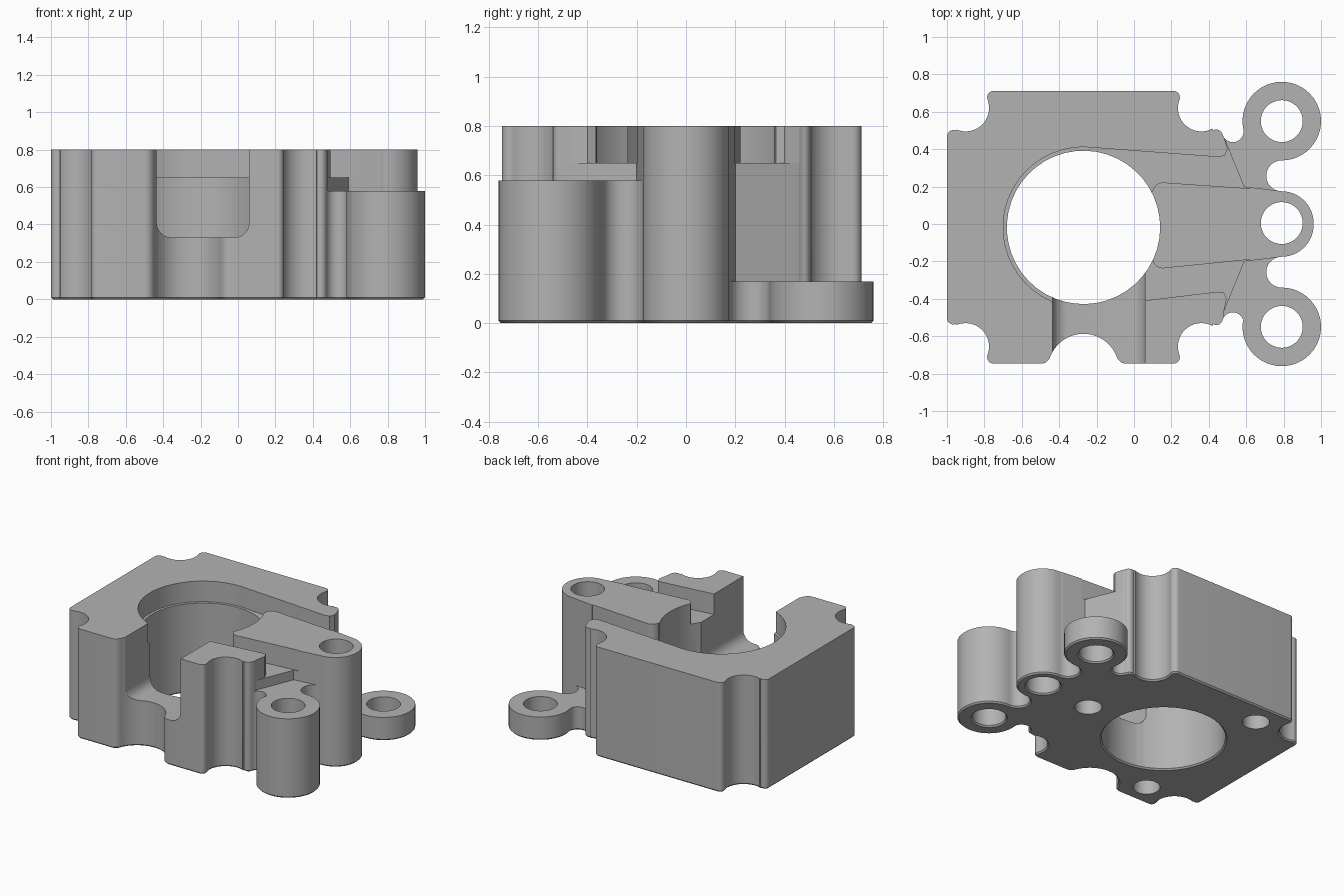
import bpy
from math import sin, cos, hypot, radians, ceil, sqrt
from mathutils import Vector
from mathutils.geometry import delaunay_2d_cdt

cube = bpy.data.objects.get("Cube")
if cube:
    bpy.data.objects.remove(cube, do_unlink=True)

grey = bpy.data.materials.new("machined_grey")
grey.use_nodes = True
tone = (0.45, 0.45, 0.45, 1)
grey.diffuse_color = tone
grey.node_tree.nodes["Principled BSDF"].inputs["Base Color"].default_value = tone

BORE = (-0.27, -0.018)
HEIGHT, CHAMFER = 0.8, 0.01
LEFT, RIGHT, FLOOR, ROUND = -0.435, 0.06, 0.33, 0.08


def arc(cx, cy, r, start, end):
    n = max(4, ceil(abs(end - start) / 8))
    angles = [radians(start + (end - start) * i / n) for i in range(n + 1)]
    return [(cx + r * cos(a), cy + r * sin(a)) for a in angles]


def circle(cx, cy, r):
    return arc(cx, cy, r, 0, 360)[:-1]


def tidy(points):
    """Drop points that coincide with their predecessor."""
    kept = points[:1]
    for p in points[1:]:
        if hypot(p[0] - kept[-1][0], p[1] - kept[-1][1]) > 0.003:
            kept.append(p)
    return kept


def inset(points, distance):
    """Move a counterclockwise outline inward."""
    moved = []
    for i, (x, y) in enumerate(points):
        before, after = points[i - 1], points[(i + 1) % len(points)]
        dx, dy = after[0] - before[0], after[1] - before[1]
        scale = distance / hypot(dx, dy)
        moved.append((x - dy * scale, y + dx * scale))
    return moved


def inside(polygon, p):
    hit = False
    for i, (x, y) in enumerate(polygon):
        px, py = polygon[i - 1]
        if (y > p.y) != (py > p.y) and p.x < x + (px - x) * (p.y - y) / (py - y):
            hit = not hit
    return hit


def half_outline(side, shift, middle):
    """One side of the plan, from the centre lug round to the left face."""
    lugs = arc(0.79, 0.005, 0.17, 0, 90)
    lugs += arc(0.79, 0.2575, 0.0825, 270, 90)
    lugs += arc(0.79, 0.55, 0.21, -90, 192)
    right = arc(0.5287, 0.495, 0.0575, 12, -164)
    right += arc(0.44, 0.47, 0.035, 16, 118)
    right += arc(0.36, 0.62, 0.125, -62, -201)
    right += arc(0.21, 0.677, 0.035, -21, 90)
    left = arc(-0.75, 0.677, 0.035, 90, 201)
    left += arc(-0.9, 0.62, 0.125, 21, -113)
    left += arc(-0.965, 0.467, 0.035, 67, 180)

    def place(points, d):
        return [(x, side * (y + d)) for x, y in points]
    return place(lugs, 0) + place(right, shift) + middle + place(left, shift)


# Plan of the block with three lugs and a scalloped front
scallop = arc(-0.04, -0.692, 0.055, 270, 200)
scallop += arc(-0.27, -0.777, 0.19, 20, 160)
scallop += arc(-0.5, -0.692, 0.055, -20, -90)
outline = half_outline(1, 0, [])
outline += half_outline(-1, 0.035, scallop)[::-1]
outline = tidy(outline)

# Through holes: the bore and one hole in each lug
holes = [(*BORE, 0.41)] + [(0.79, y, 0.112) for y in (-0.55, 0.005, 0.55)]
openings = [circle(*hole) for hole in holes]
chamfers = [inset(outline, CHAMFER)]
chamfers += [circle(x, y, r + CHAMFER) for x, y, r in holes]

# Blind holes underneath, evenly spaced about the bore
blind = [circle(BORE[0] + 0.65 * cos(radians(a)),
                BORE[1] + 0.65 * sin(radians(a)), 0.09) for a in (0, 120, 240)]

# Steps down to the side lugs
step = [(0.48, 0.47), (0.59, 0.2), (0.79, 0.176),
        (0.9, 0.3), (1.2, 0.3), (1.2, 1), (0.48, 1)]
back_step = step
front_step = [(x, -y) for x, y in step]

# Upper recess around the bore and along both sides of the arm
recess = arc(*BORE, 0.43, 90, 270)
recess += [(0.45, -0.362), (0.48, -0.365), (0.495, -0.4), (0.48, -0.47),
           (0.62, -0.4), (0.62, -0.19)]
recess += arc(0.155, -0.18, 0.057, 270, 190)
recess += [(-0.2, 0)]
recess += arc(0.155, 0.165, 0.057, 170, 90)
recess += [(0.62, 0.19), (0.62, 0.4), (0.48, 0.47), (0.5, 0.4),
           (0.485, 0.365), (0.45, 0.358)]

# Round-bottomed channel from the bore to the front
channel = [(LEFT, -1), (RIGHT, -1), (RIGHT, -0.15), (LEFT, -0.15)]
guides = []
for a in range(15, 91, 15):
    d = ROUND * (1 - cos(radians(a)))
    guides += [[(x, -1), (x, -0.15)] for x in (LEFT + d, RIGHT - d)]


def channel_floor(x):
    d = min(max(min(x - LEFT, RIGHT - x), 0), ROUND)
    return FLOOR + ROUND - sqrt(ROUND ** 2 - (ROUND - d) ** 2)


cuts = [(back_step, lambda x: 0.17), (front_step, lambda x: 0.58),
        (recess, lambda x: 0.65), (channel, channel_floor)]

# Divide the plan into triangles along every curve
points, edges = [], []
for loop in [outline, *openings, *chamfers, *blind, *guides,
             *[shape for shape, floor in cuts]]:
    first, n = len(points), len(loop)
    points += [Vector(p) for p in loop]
    edges += [(first + i, first + (i + 1) % n) for i in range(n)]
plan, _, triangles, *_ = delaunay_2d_cdt(points, edges, [], 0, 1e-5)

# Keep the solid triangles and find how high and low each one reaches
cells, owner = [], {}
for tri in triangles:
    a, b, c = (plan[i] for i in tri)
    centre = (a + b + c) / 3
    if not inside(outline, centre) or any(inside(o, centre) for o in openings):
        continue
    if (b.x - a.x) * (c.y - a.y) < (b.y - a.y) * (c.x - a.x):
        tri = tri[::-1]
    floors = [floor for shape, floor in cuts if inside(shape, centre)]
    top = {i: min([HEIGHT] + [f(plan[i].x) for f in floors]) for i in tri}
    bottom = {i: 0.28 if any(inside(o, centre) for o in blind) else 0
              for i in tri}
    cells.append((tri, top, bottom))
    for i in range(3):
        owner[tri[i - 1], tri[i]] = (top, bottom)

# Raise the outer rim of the underside to form the chamfer
rim = {i for edge in owner if edge[::-1] not in owner for i in edge}
for tri, top, bottom in cells:
    for i in tri:
        if i in rim:
            bottom[i] = max(bottom[i], CHAMFER)

verts, faces = {}, []


def add_face(corners):
    keys = [(round(plan[i].x, 5), round(plan[i].y, 5), round(z, 5))
            for i, z in corners]
    ids = list(dict.fromkeys(verts.setdefault(k, len(verts)) for k in keys))
    if len(ids) > 2:
        faces.append(ids)


def add_wall(a, b, low, high):
    if low[a] + low[b] < high[a] + high[b]:
        add_face([(a, low[a]), (b, low[b]), (b, high[b]), (a, high[a])])


# Cap every cell, and wall it where its neighbour is lower or missing
for tri, top, bottom in cells:
    add_face([(i, top[i]) for i in tri])
    add_face([(i, bottom[i]) for i in tri[::-1]])
    for a, b in zip(tri, [*tri[1:], tri[0]]):
        if (b, a) in owner:
            next_top, next_bottom = owner[b, a]
            add_wall(a, b, next_top, top)
            add_wall(a, b, bottom, next_bottom)
        else:
            add_wall(a, b, bottom, top)

mesh = bpy.data.meshes.new("housing")
mesh.from_pydata(list(verts), [], faces)
mesh.validate()
mesh.materials.append(grey)
housing = bpy.data.objects.new("housing", mesh)
bpy.context.scene.collection.objects.link(housing)
for obj in bpy.context.selected_objects:
    obj.select_set(False)
housing.select_set(True)
bpy.context.view_layer.objects.active = housing
bpy.ops.object.shade_smooth_by_angle(angle=radians(30))
